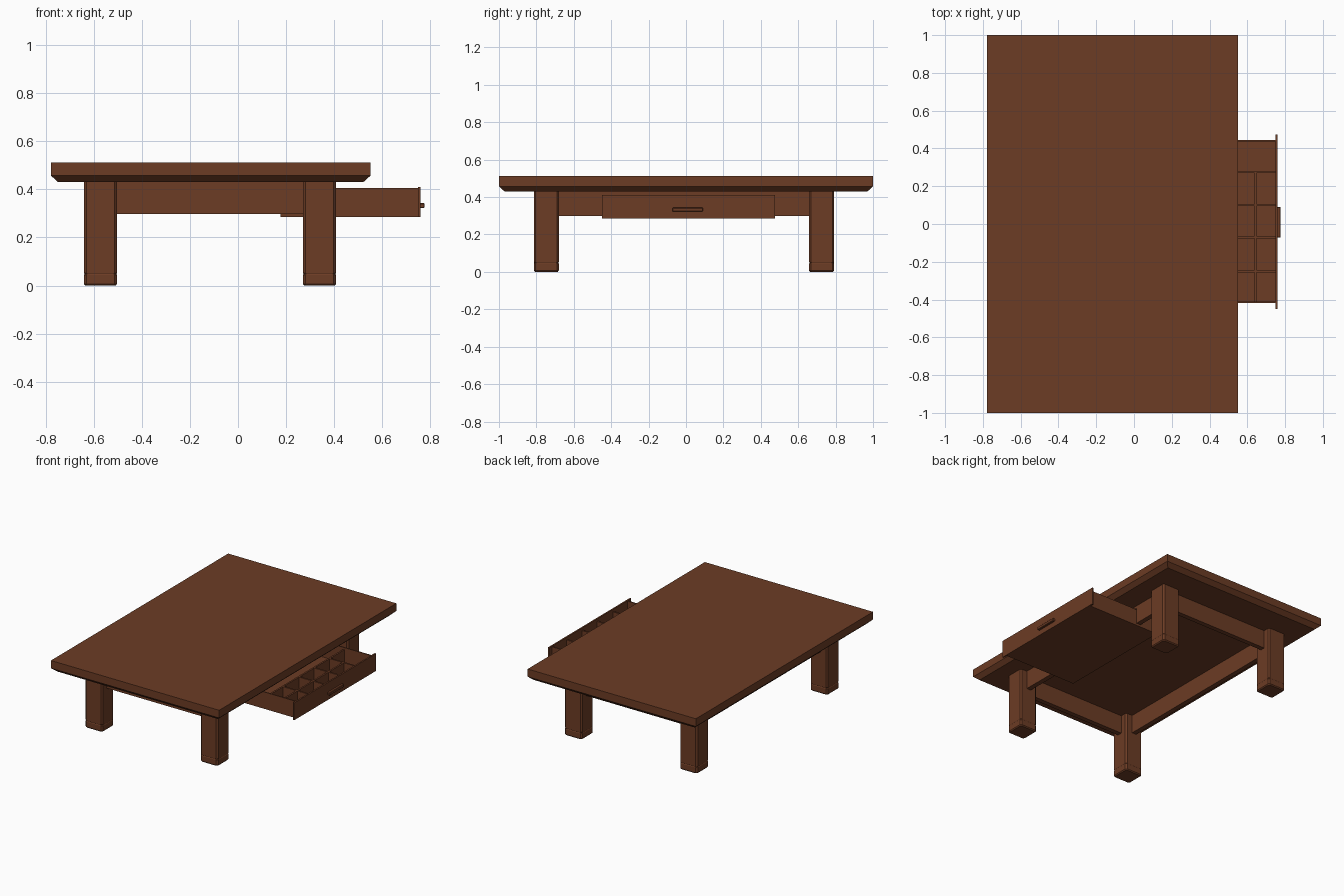
import bpy, bmesh

if "Cube" in bpy.data.objects:
    bpy.data.objects.remove(bpy.data.objects["Cube"])

wood = bpy.data.materials.new("dark_wood")
wood.diffuse_color = (0.15, 0.045, 0.018, 1)
wood.use_nodes = True
wood.node_tree.nodes["Principled BSDF"].inputs["Base Color"].default_value = wood.diffuse_color


def finish(name, bm):
    bmesh.ops.recalc_face_normals(bm, faces=bm.faces)
    me = bpy.data.meshes.new(name)
    bm.to_mesh(me)
    bm.free()
    me.materials.append(wood)
    ob = bpy.data.objects.new(name, me)
    bpy.context.collection.objects.link(ob)
    return ob


def add_box(bm, x, y, z):
    vs = bmesh.ops.create_cube(bm, size=1)["verts"]
    for v in vs:
        for i, (lo, hi) in enumerate((x, y, z)):
            v.co[i] = hi if v.co[i] > 0 else lo


def boxes(name, specs):
    bm = bmesh.new()
    for s in specs:
        add_box(bm, *s)
    return finish(name, bm)


def stack(name, cx, cy, hx, hy, sections, c):
    """Loft rectangles with corner chamfer c; sections are (z, inset)."""
    bm = bmesh.new()
    rings = []
    for z, i in sections:
        a, b = hx - i, hy - i
        if c:
            pts = [(a, -b + c), (a, b - c), (a - c, b), (-a + c, b),
                   (-a, b - c), (-a, -b + c), (-a + c, -b), (a - c, -b)]
        else:
            pts = [(a, -b), (a, b), (-a, b), (-a, -b)]
        rings.append([bm.verts.new((cx + x, cy + y, z)) for x, y in pts])
    for r, s in zip(rings, rings[1:]):
        n = len(r)
        for k in range(n):
            bm.faces.new((r[k], r[(k + 1) % n], s[(k + 1) % n], s[k]))
    bm.faces.new(rings[0])
    bm.faces.new(rings[-1])
    return finish(name, bm)


# Table top with undercut edge
stack("table_top", -0.1135, 0, 0.6645, 1.0,
      [(0.43, 0.03), (0.457, 0), (0.512, 0)], 0)

# Four legs with chamfered corners and a fine groove above each foot
LX, LY = (-0.572, 0.339), (-0.747, 0.725)
leg_profile = [(0, 0.006), (0.007, 0), (0.044, 0), (0.047, 0.002),
               (0.05, 0.002), (0.053, 0), (0.432, 0)]
for x, sx in zip(LX, ("left", "right")):
    for y, sy in zip(LY, ("front", "back")):
        stack(f"{sy}_{sx}_leg", x, y, 0.069, 0.067, leg_profile, 0.01)

# Aprons between the legs
T = 0.017
Z = (0.298, 0.431)
for y, n in zip(LY, ("front", "back")):
    boxes(n + "_apron", [((LX[0] + 0.06, LX[1] - 0.06), (y - T, y + T), Z)])
boxes("left_apron", [((LX[0] - T, LX[0] + T), (LY[0] + 0.06, LY[1] - 0.06), Z)])
rx = (LX[1] - T, LX[1] + T)
boxes("right_apron", [(rx, (LY[0] + 0.06, -0.42), Z), (rx, (0.45, LY[1] - 0.06), Z),
                      (rx, (-0.42, 0.45), (0.412, 0.431))])

# Drawer box, open at the top
X0, X1, Y0, Y1, W = 0.176, 0.755, -0.417, 0.445, 0.008
DZ = (0.287, 0.406)
boxes("drawer_box", [((X0, X1), (Y0, Y1), (0.286, 0.294)),
                     ((X0, X1), (Y0, Y0 + W), DZ), ((X0, X1), (Y1 - W, Y1), DZ),
                     ((X0, X0 + W), (Y0, Y1), DZ)])
boxes("drawer_front", [((0.748, 0.759), (-0.45, 0.475), (0.286, 0.41))])

# Drawer compartments
H = (0.292, 0.392)
D = 0.006
boxes("drawer_dividers",
      [((0.53, X1), (y - D, y + D), H) for y in (-0.25, -0.07, 0.1, 0.275)]
      + [((0.643 - D, 0.643 + D), (Y0, 0.275), H), ((0.53 - D, 0.53 + D), (Y0, Y1), H)])

# Drawer handle
handle = boxes("drawer_handle", [((0.757, 0.776), (-0.072, 0.09), (0.322, 0.343))])
bev = handle.modifiers.new("bevel", "BEVEL")
bev.width = 0.003
bev.segments = 1
